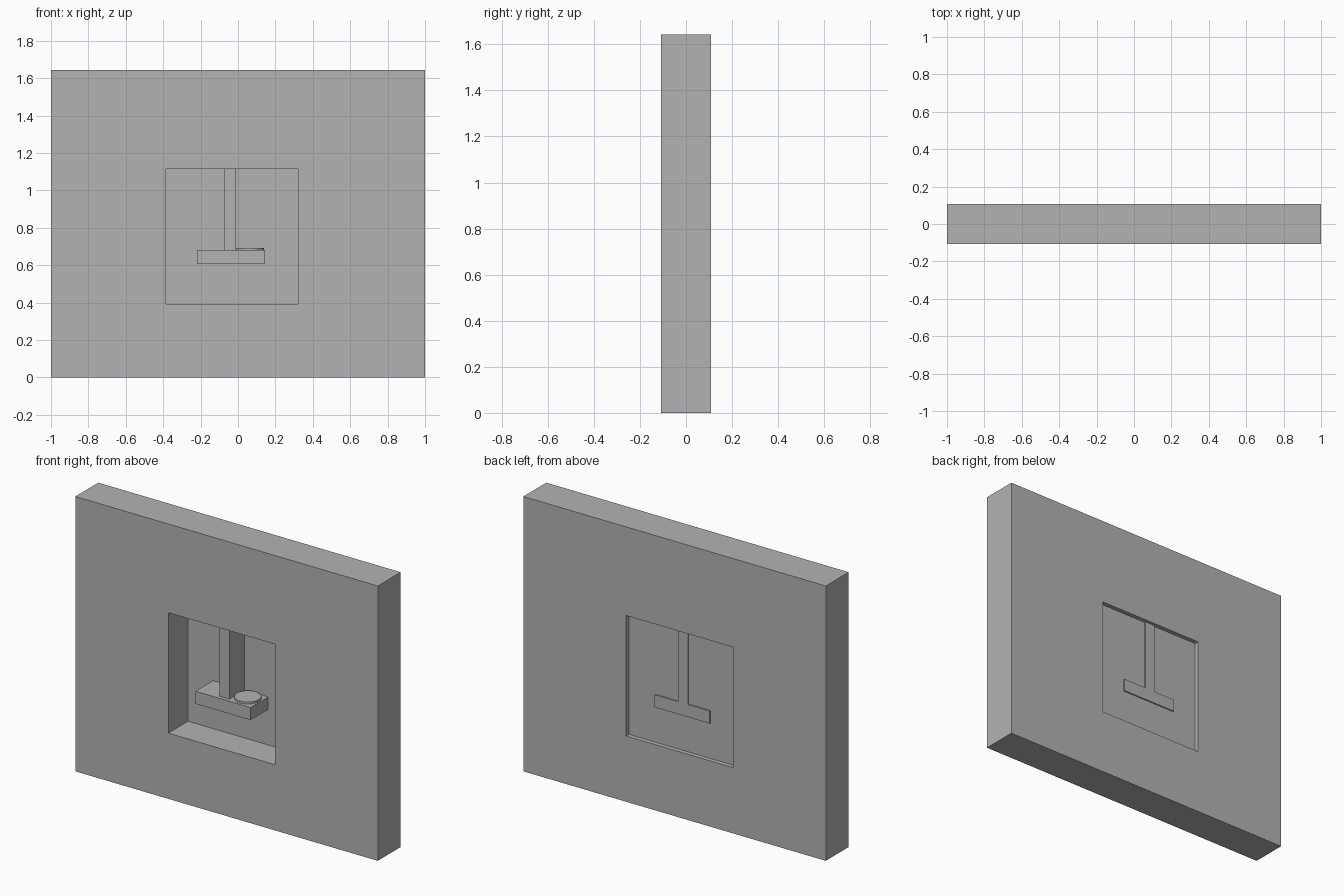
import bpy
import bmesh

default = bpy.data.objects.get("Cube")
if default:
    bpy.data.objects.remove(default, do_unlink=True)

# One plain grey for the whole model
grey = bpy.data.materials.new("plain_grey")
grey.use_nodes = True
colour = (0.45, 0.45, 0.45, 1)
grey.diffuse_color = colour
grey.node_tree.nodes["Principled BSDF"].inputs["Base Color"].default_value = colour


def add_object(name, bm):
    bmesh.ops.recalc_face_normals(bm, faces=bm.faces[:])
    mesh = bpy.data.meshes.new(name)
    bm.to_mesh(mesh)
    bm.free()
    mesh.materials.append(grey)
    obj = bpy.data.objects.new(name, mesh)
    bpy.context.collection.objects.link(obj)
    return obj


def box(name, x, y, z):
    """Box from (min, max) pairs along each axis."""
    bm = bmesh.new()
    bmesh.ops.create_cube(bm, size=1)
    for v in bm.verts:
        v.co = [lo + (c + 0.5) * (hi - lo) for c, (lo, hi) in zip(v.co, (x, y, z))]
    return add_object(name, bm)


def framed_wall(name, outer, inner, y):
    """Rectangular wall with a rectangular opening, as joined rings."""
    bm = bmesh.new()
    rings = []
    for (x0, x1, z0, z1), depth in ((outer, y[0]), (outer, y[1]),
                                    (inner, y[1]), (inner, y[0])):
        corners = ((x0, z0), (x1, z0), (x1, z1), (x0, z1))
        rings.append([bm.verts.new((cx, depth, cz)) for cx, cz in corners])
    for k, ring in enumerate(rings):
        following = rings[(k + 1) % 4]
        for i in range(4):
            j = (i + 1) % 4
            bm.faces.new((ring[i], ring[j], following[j], following[i]))
    return add_object(name, bm)


# Thick wall with the window opening
HALF = 0.108
OPENING = (-0.385, 0.32, 0.393, 1.113)
framed_wall("wall", (-1, 1, 0, 1.643), OPENING, (-HALF, HALF))

# Thin panel closing the opening near the back
box("back_panel", OPENING[:2], (0.078, 0.082), OPENING[2:])

# Hanging post and the shelf it carries, slightly proud of the panel's back
box("post", (-0.075, -0.01), (-0.066, 0.09), (0.68, OPENING[3]))
box("shelf", (-0.22, 0.145), (-0.088, 0.09), (0.605, 0.68))

# Thin round plate on the shelf
bm = bmesh.new()
bmesh.ops.create_cone(bm, cap_ends=True, segments=32, radius1=0.073,
                      radius2=0.073, depth=0.012)
bmesh.ops.translate(bm, verts=bm.verts[:], vec=(0.065, 0, 0.686))
add_object("round_plate", bm)
